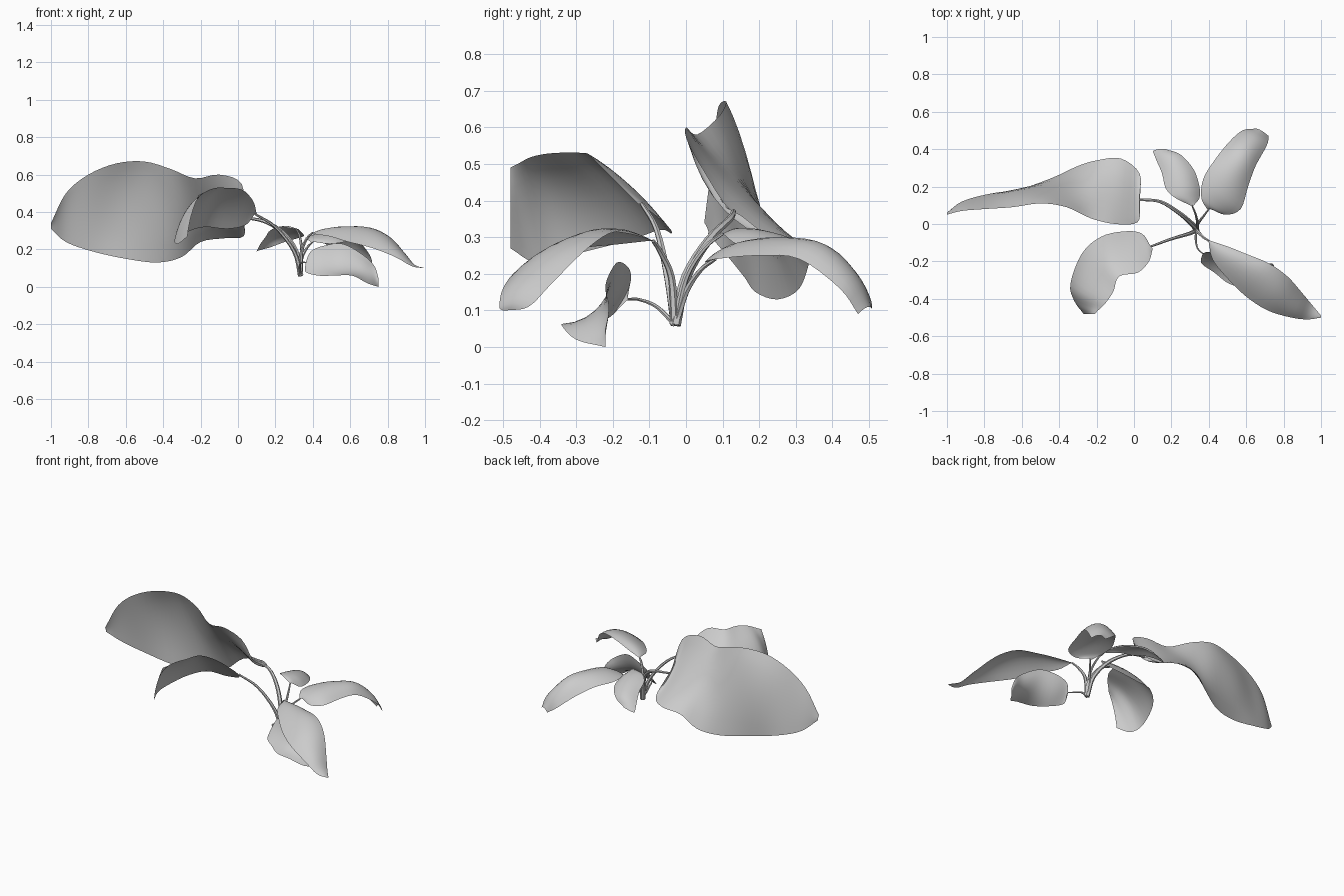
import bpy
import bmesh
from mathutils import Vector

cube = bpy.data.objects.get("Cube")
if cube:
    bpy.data.objects.remove(cube, do_unlink=True)

# One pale grey for the whole plant
grey = bpy.data.materials.new("pale_grey")
grey.use_nodes = True
colour = (0.6, 0.6, 0.6, 1)
grey.diffuse_color = colour
grey.node_tree.nodes["Principled BSDF"].inputs["Base Color"].default_value = colour

ROOT = Vector((0.335, -0.03, 0.06))
STEPS = 4      # rows between two rib stations
ACROSS = 8     # faces across a blade


def points(rows):
    """Turn rows given in hundredths into vectors."""
    return [Vector(row) / 100 for row in rows]


def smooth_path(path, steps):
    """Pass a Catmull-Rom curve through the path points."""
    padded = [2 * path[0] - path[1], *path, 2 * path[-1] - path[-2]]
    result = []
    for before, start, end, after in zip(padded, padded[1:], padded[2:], padded[3:]):
        for step in range(steps):
            t = step / steps
            leave, arrive = (end - before) / 2, (after - start) / 2
            rest = end - start
            result.append(start + leave * t
                          + (3 * rest - 2 * leave - arrive) * t ** 2
                          + (leave + arrive - 2 * rest) * t ** 3)
    return result + [path[-1]]


def finish(obj):
    obj.data.materials.append(grey)
    bpy.ops.object.select_all(action="DESELECT")
    obj.select_set(True)
    bpy.context.view_layer.objects.active = obj


def make_blade(name, *rails):
    """Loft a thin sheet from one margin over the rib to the other margin."""
    bm = bmesh.new()
    grid = []
    for a, rib, b in zip(*(smooth_path(rail, STEPS) for rail in rails)):
        row = []
        for j in range(ACROSS + 1):
            t = j / ACROSS
            place = (a * (1 - t) * (1 - 2 * t) + rib * 4 * t * (1 - t)
                     + b * t * (2 * t - 1))
            row.append(bm.verts.new(place))
        grid.append(row)
    for row, following in zip(grid, grid[1:]):
        for j in range(ACROSS):
            bm.faces.new((row[j], row[j + 1], following[j + 1], following[j]))
    bm.normal_update()
    if sum(face.normal.z * face.calc_area() for face in bm.faces) < 0:
        bmesh.ops.reverse_faces(bm, faces=bm.faces)
    mesh = bpy.data.meshes.new(name)
    bm.to_mesh(mesh)
    bm.free()
    obj = bpy.data.objects.new(name, mesh)
    bpy.context.collection.objects.link(obj)
    finish(obj)
    bpy.ops.object.shade_smooth_by_angle(angle=1)


def make_stem(name, path, radius):
    """Sweep a tapering round stalk along a path."""
    curve = bpy.data.curves.new(name, "CURVE")
    curve.dimensions = "3D"
    curve.bevel_depth = radius
    curve.bevel_resolution = 1
    curve.use_fill_caps = True
    track = smooth_path(path, STEPS)
    spline = curve.splines.new("POLY")
    spline.points.add(len(track) - 1)
    for i, (point, place) in enumerate(zip(spline.points, track)):
        point.co = (*place, 1)
        point.radius = 1 - 0.6 * i / len(track)
    obj = bpy.data.objects.new(name, curve)
    bpy.context.collection.objects.link(obj)
    finish(obj)
    bpy.ops.object.convert(target="MESH")
    bpy.ops.object.shade_smooth_by_angle(angle=1)


def make_leaf(name, stem, stem_radius, edge_a, rib, edge_b):
    rib = points(rib)
    make_blade(name + "_blade", points(edge_a), rib, points(edge_b))
    make_stem(name + "_stem", [ROOT, *points(stem), rib[0]], stem_radius)


# Large leaf, standing almost upright on the right, hollow near its stalk
make_leaf(
    "large_leaf", [(31, 0, 19), (24, 6, 29), (14, 12, 35)], 0.016,
    [(3, 11, 38), (2, 1, 55), (-10, 0, 60), (-23, 3, 58), (-36, 9, 63),
     (-50, 11, 67), (-65, 9, 66), (-80, 8, 60), (-92, 7, 50), (-100, 5, 34)],
    [(3, 13, 37), (2, 10, 38), (-9, 14, 41), (-21, 17, 42), (-33, 18, 42),
     (-47, 18, 47), (-63, 17, 44), (-79, 13, 40), (-92, 10, 38), (-100, 6, 32)],
    [(3, 15, 36), (3, 27, 27), (-7, 35, 26), (-20, 34, 24), (-30, 31, 16),
     (-43, 25, 13), (-60, 19, 15), (-78, 16, 19), (-92, 12, 24), (-100, 6, 31)])

# Front right leaf, tilted with its outer margin raised and its tip curled
make_leaf(
    "front_right_leaf", [(30, -5, 19), (20, -8, 32)], 0.013,
    [(9, -12, 39), (4, -5, 33), (-6, -4, 31), (-18, -7, 32),
     (-28, -16, 29), (-34, -32, 25), (-32, -41, 23), (-27, -48, 27)],
    [(9, -12, 39), (6, -12, 40), (-3, -14, 43), (-14, -18, 45),
     (-21, -26, 44), (-27, -37, 42), (-27, -44, 38), (-25, -48, 38)],
    [(10, -13, 39), (8, -20, 46), (2, -26, 52), (-8, -28, 53),
     (-11, -36, 53), (-15, -42, 52), (-19, -46, 50), (-21, -48, 49)])

# Small back leaf
make_leaf(
    "back_leaf", [(34, 0, 19), (33, 5, 27)], 0.01,
    [(30, 10, 31), (22, 14, 32), (17, 19, 30), (15, 27, 27), (12, 34, 23), (10, 39, 19)],
    [(31, 10, 31), (29, 14, 32), (27, 20, 32), (24, 28, 30), (19, 36, 26), (13, 40, 20)],
    [(32, 10, 31), (35, 14, 28), (35, 20, 27), (32, 29, 26), (25, 37, 24), (17, 40, 21)])

# Back left leaf, ridged along the rib and arching down at the tip
make_leaf(
    "back_left_leaf", [(34, 0, 15), (37, 4, 21)], 0.011,
    [(39, 8, 24), (36, 14, 26), (37, 24, 26), (43, 34, 25),
     (51, 44, 20), (58, 50, 14), (65, 51, 9)],
    [(40, 8, 24), (43, 9, 26), (47, 16, 29), (52, 27, 30),
     (58, 38, 28), (64, 46, 20), (68, 50, 11)],
    [(41, 8, 24), (49, 5, 23), (57, 8, 24), (61, 20, 25),
     (65, 31, 24), (71, 42, 16), (72, 47, 9)])

# Front left leaf, long and arching
make_leaf(
    "front_left_leaf", [(34, -4, 19), (37, -7, 26)], 0.012,
    [(41, -9, 29), (50, -12, 30), (60, -16, 31), (72, -21, 31),
     (82, -28, 26), (90, -37, 17), (95, -43, 11), (100, -49, 10)],
    [(40, -9, 29), (46, -15, 31), (55, -21, 32), (66, -29, 31),
     (77, -37, 27), (87, -44, 19), (94, -47, 12), (100, -50, 10)],
    [(40, -10, 29), (42, -19, 28), (49, -28, 27), (59, -38, 24),
     (71, -46, 21), (84, -50, 16), (93, -51, 11), (100, -50, 10)])

# Low leaf in front, its face turned forward and its lower margin kicked out
make_leaf(
    "low_leaf", [(33, -8, 11), (34, -13, 13)], 0.007,
    [(37, -16, 14), (39, -15, 19), (46, -16, 22), (56, -19, 23),
     (67, -22, 17), (73, -21, 11), (75, -22, 5)],
    [(37, -16, 13), (37, -17, 14), (44, -19, 13), (54, -23, 12),
     (64, -24, 9), (71, -23, 6), (75, -22, 2)],
    [(37, -17, 12), (36, -21, 8), (43, -26, 6), (51, -32, 6),
     (61, -34, 6), (69, -30, 2), (75, -22, 0)])
